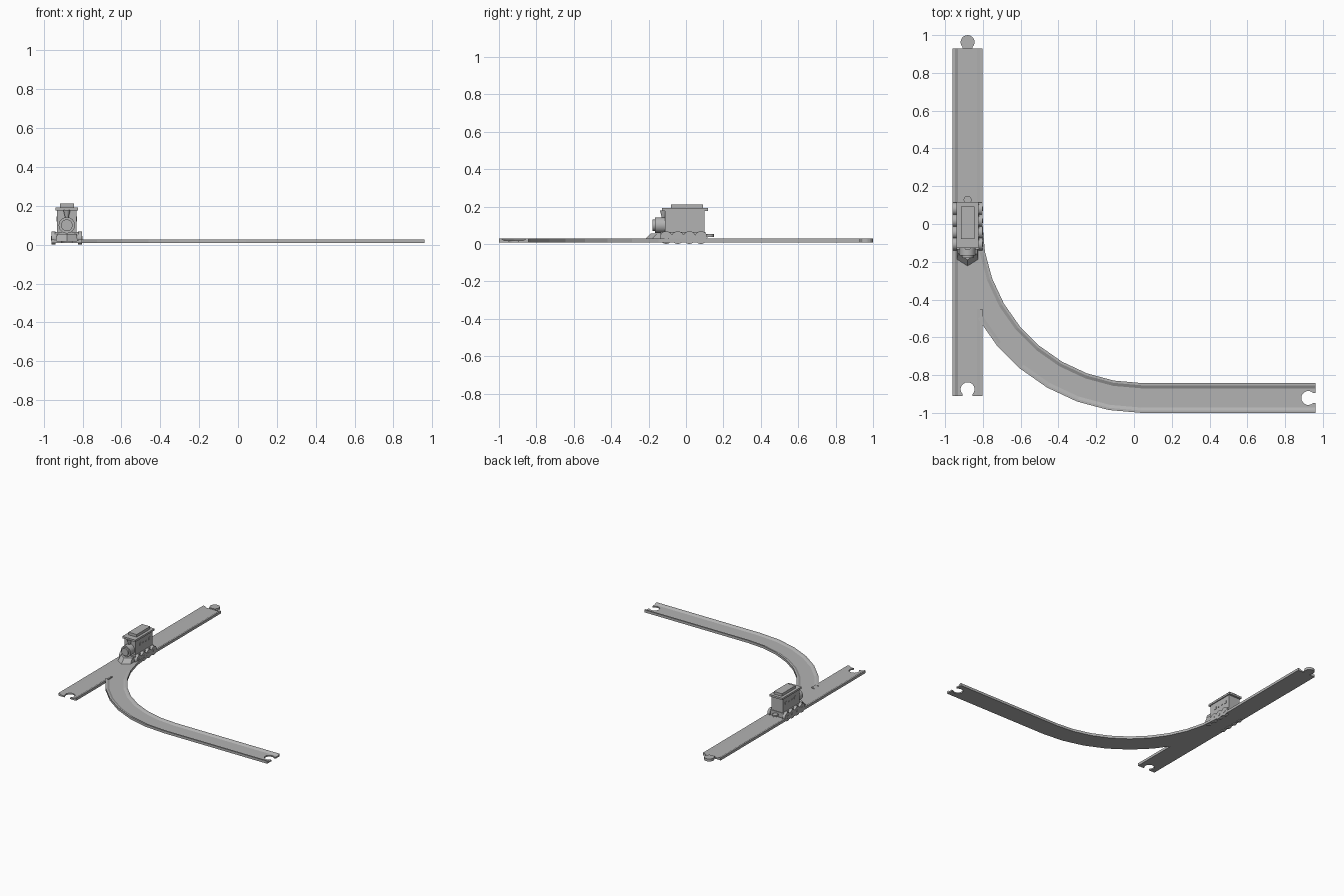
import bpy, bmesh
from math import sin, cos, pi, radians
from mathutils import Matrix

if "Cube" in bpy.data.objects:
    bpy.data.objects.remove(bpy.data.objects["Cube"])

grey = bpy.data.materials.new("plain_grey")
grey.use_nodes = True
grey.diffuse_color = (0.45, 0.45, 0.45, 1)
grey.node_tree.nodes["Principled BSDF"].inputs["Base Color"].default_value = grey.diffuse_color

CX, HW = -0.881, 0.079             # straight track centre and half width
BX, R = 0.04, 0.921                # bend centre and middle radius
LOW, FLOOR, RIM = 0.008, 0.019, 0.028
END, TOP, BOTTOM = 0.96, 0.93, -0.91
KEY, GAP = 0.037, radians(45)      # connector radius and neck angle
NECK = KEY * sin(GAP)


def finish(bm, name, smooth=False):
    bmesh.ops.recalc_face_normals(bm, faces=bm.faces)
    mesh = bpy.data.meshes.new(name)
    bm.to_mesh(mesh)
    bm.free()
    mesh.materials.append(grey)
    ob = bpy.data.objects.new(name, mesh)
    bpy.context.collection.objects.link(ob)
    if smooth:
        bpy.ops.object.select_all(action="DESELECT")
        ob.select_set(True)
        bpy.context.view_layer.objects.active = ob
        bpy.ops.object.shade_smooth_by_angle(angle=radians(35))
    return ob


def slab(name, outline, z0, z1):
    bm = bmesh.new()
    face = bm.faces.new([bm.verts.new((x, y, z0)) for x, y in outline])
    up = bmesh.ops.extrude_face_region(bm, geom=[face])["geom"]
    bmesh.ops.translate(bm, vec=(0, 0, z1 - z0),
                        verts=[v for v in up if isinstance(v, bmesh.types.BMVert)])
    return finish(bm, name)


def box(name, x, y, z):
    """Box from (low, high) pairs; x is measured from the engine's middle."""
    a, b = CX + x[0], CX + x[1]
    return slab(name, [(a, y[0]), (b, y[0]), (b, y[1]), (a, y[1])], *z)


def rod(name, centre, r1, r2, depth, axis, sides=24):
    bm = bmesh.new()
    turn = {"X": Matrix.Rotation(pi / 2, 4, "Y"), "Y": Matrix.Rotation(pi / 2, 4, "X"),
            "Z": Matrix.Identity(4)}[axis]
    x, y, z = centre
    bmesh.ops.create_cone(bm, cap_ends=True, segments=sides, radius1=r1, radius2=r2, depth=depth,
                          matrix=Matrix.Translation((CX + x, y, z)) @ turn)
    return finish(bm, name, True)


def connector(x, y, opening):
    """Most of a circle, left open towards one direction."""
    n = 14
    span = 2 * pi - 2 * GAP
    angles = [opening + GAP + span * i / n for i in range(n + 1)]
    return [(x + KEY * cos(a), y + KEY * sin(a)) for a in angles]


def bend(offset, first=0):
    r = R + offset
    return [(BX - r * cos(radians(a)), -r * sin(radians(a))) for a in range(first, 91, 10)]


def rim(name, path, side):
    """Sweep a lip with a sloping inner face; path(offset) gives its line."""
    section = [(HW, LOW), (HW, RIM), (HW - 0.012, RIM), (HW - 0.028, FLOOR), (HW - 0.028, LOW)]
    bm = bmesh.new()
    rows = [[bm.verts.new((x, y, z)) for x, y in path(side * o)] for o, z in section]
    for i, row in enumerate(rows):
        after = rows[(i + 1) % len(rows)]
        for j in range(len(row) - 1):
            bm.faces.new((row[j], row[j + 1], after[j + 1], after[j]))
    for j in (0, -1):
        bm.faces.new([row[j] for row in rows])
    return finish(bm, name)


# Straight track with a knob at one end and a socket at the other
left, right = CX - HW, CX + HW
straight = [(right, BOTTOM), (right, TOP), (CX + NECK, TOP)]
straight += connector(CX, 1 - KEY, -pi / 2)
straight += [(CX - NECK, TOP), (left, TOP), (left, BOTTOM), (CX - NECK, BOTTOM)]
straight += connector(CX, BOTTOM + 0.035, -pi / 2)[::-1] + [(CX + NECK, BOTTOM)]
slab("straight_track_floor", straight, LOW, FLOOR)
slab("track_knob", [(CX + NECK, TOP)] + connector(CX, 1 - KEY, -pi / 2) + [(CX - NECK, TOP)],
     LOW, RIM)

# Branch track: a quarter bend and a run to the socket
branch = bend(-HW) + [(END, HW - R), (END, NECK - R)]
branch += connector(END - 0.037, -R, 0)
branch += [(END, -NECK - R), (END, -HW - R)] + bend(HW, 30)[::-1]
slab("branch_track_floor", branch, LOW, FLOOR)

# Raised rims, left open where the two tracks meet
for name, side, y0, y1 in (("straight_rim_right", -1, BOTTOM, TOP),
                           ("straight_rim_left_back", 1, 0, TOP),
                           ("straight_rim_left_front", 1, BOTTOM, -0.45)):
    rim(name, lambda o: [(CX + o, y0), (CX + o, y1)], side)
for name, side, first in (("branch_rim_inner", -1, 0), ("branch_rim_outer", 1, 30)):
    rim(name, lambda o: bend(o, first) + [(END, -R - o)], side)

# Engine body and roof
box("chassis", (-0.06, 0.06), (-0.135, 0.105), (0.025, 0.065))
box("cab", (-0.05, 0.05), (-0.113, 0.1), (0.06, 0.178))
box("roof", (-0.058, 0.058), (-0.128, 0.117), (0.176, 0.191))
box("roof_hatch", (-0.036, 0.036), (-0.08, 0.092), (0.19, 0.212))

# Boiler, front door and funnel
rod("boiler", (0, -0.137, 0.1), 0.042, 0.042, 0.06, "Y")
rod("boiler_door", (0, -0.17, 0.1), 0.03, 0.03, 0.02, "Y")
rod("funnel", (0, -0.121, 0.158), 0.008, 0.018, 0.04, "Z", 16)

# Wheels and side windows
for side in (-1, 1):
    word = "left" if side > 0 else "right"
    for i in range(4):
        y = 0.08 - 0.062 * i
        rod(f"wheel_{word}_{i + 1}", (side * 0.068, y, 0.034), 0.034, 0.034, 0.022, "X")
        rod(f"wheel_hub_{word}_{i + 1}", (side * 0.077, y, 0.034), 0.012, 0.012, 0.008, "X", 12)
    for i, y in enumerate((-0.053, 0.062)):
        xs = sorted((side * 0.049, side * 0.053))
        box(f"window_{word}_{i + 1}", xs, (y - 0.009, y + 0.009), (0.12, 0.135))
        rod(f"window_arch_{word}_{i + 1}", (side * 0.051, y, 0.135), 0.009, 0.009, 0.004, "X", 16)
    for i, y in enumerate((-0.018, 0.02)):
        rod(f"rivet_{word}_{i + 1}", (side * 0.051, y, 0.128), 0.006, 0.006, 0.004, "X", 12)

# Wedge-shaped track guard: wide low edge rising to a narrower top
bm = bmesh.new()
rings = []
for w, tip, z in ((0.056, -0.222, 0.02), (0.05, -0.19, 0.055)):
    points = [(-w, -0.125), (-w, tip + 0.035), (0, tip), (w, tip + 0.035), (w, -0.125)]
    rings.append([bm.verts.new((CX + x, y, z)) for x, y in points])
    bm.faces.new(rings[-1])
for i in range(5):
    j = (i + 1) % 5
    bm.faces.new((rings[0][i], rings[0][j], rings[1][j], rings[1][i]))
finish(bm, "track_guard")

# Rear coupling
box("coupling_bar", (-0.014, 0.014), (0.1, 0.132), (0.038, 0.05))
rod("coupling_knob", (0, 0.128, 0.045), 0.021, 0.021, 0.014, "Z", 16)
